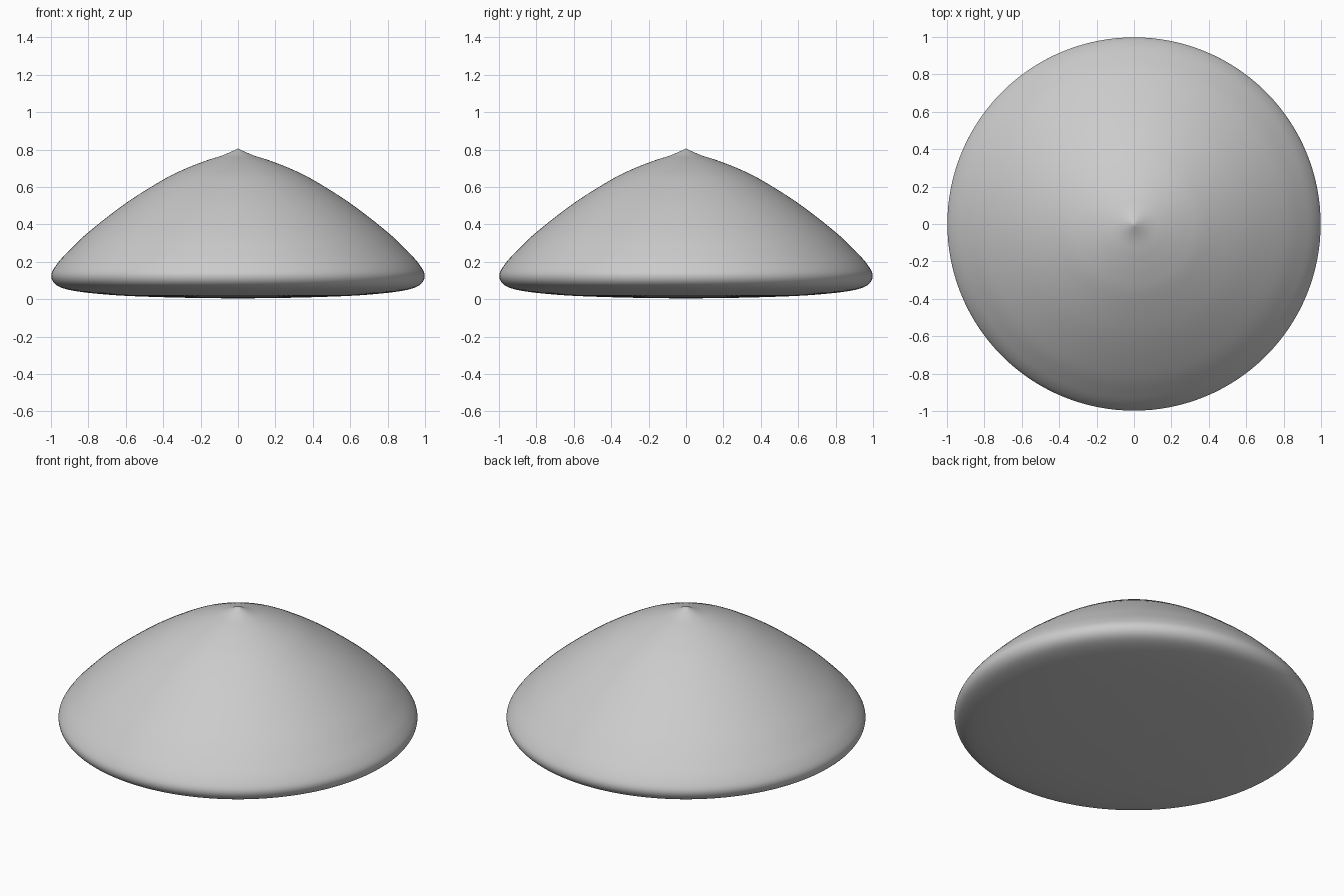
import bpy, bmesh, math
from mathutils import Vector

if "Cube" in bpy.data.objects:
    bpy.data.objects.remove(bpy.data.objects["Cube"])

# Half profile (radius, height) from the tip down to the underside centre
PROFILE = [(0, 0.805), (0.08, 0.77), (0.17, 0.741), (0.28, 0.698), (0.40, 0.639),
           (0.60, 0.513), (0.80, 0.358), (0.91, 0.253), (0.97, 0.185), (0.998, 0.13),
           (0.98, 0.083), (0.92, 0.054), (0.80, 0.034), (0.60, 0.018),
           (0.30, 0.008), (0, 0.004)]
SEGMENTS = 128
STEPS = 5


def smooth_path(pts, steps):
    """Catmull-Rom curve through the profile points."""
    p = [Vector(q) for q in pts]
    p = [2 * p[0] - p[1]] + p + [2 * p[-1] - p[-2]]
    out = []
    for a, b, c, d in zip(p, p[1:], p[2:], p[3:]):
        for i in range(steps):
            t = i / steps
            out.append(0.5 * (2 * b + (c - a) * t + (2 * a - 5 * b + 4 * c - d) * t * t
                              + (3 * b - a - 3 * c + d) * t ** 3))
    return out + [p[-2]]


# Pointed dome with rounded rim, spun around z
bm = bmesh.new()
verts = [bm.verts.new((max(q.x, 0), 0, q.y)) for q in smooth_path(PROFILE, STEPS)]
edges = [bm.edges.new(pair) for pair in zip(verts, verts[1:])]
bmesh.ops.spin(bm, geom=verts + edges, cent=(0, 0, 0), axis=(0, 0, 1),
               angle=math.tau, steps=SEGMENTS, use_merge=False)
bmesh.ops.remove_doubles(bm, verts=bm.verts, dist=1e-4)
bmesh.ops.recalc_face_normals(bm, faces=bm.faces)
for f in bm.faces:
    f.smooth = True
mesh = bpy.data.meshes.new("pointed_dome")
bm.to_mesh(mesh)
bm.free()
bpy.context.collection.objects.link(bpy.data.objects.new("pointed_dome", mesh))
